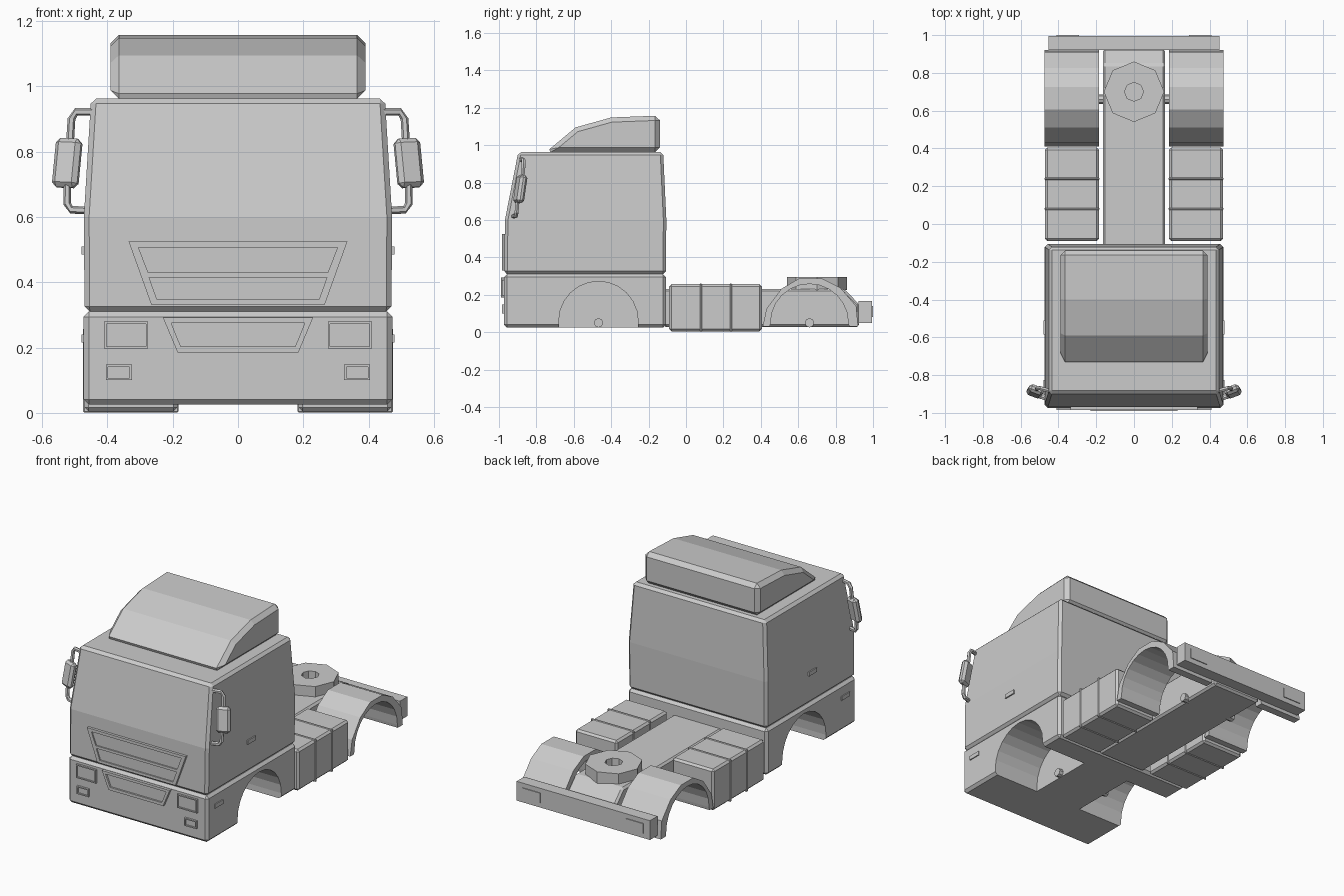
import bpy, bmesh, math
from mathutils import Matrix, Vector

if "Cube" in bpy.data.objects:
    bpy.data.objects.remove(bpy.data.objects["Cube"])

grey = bpy.data.materials.new("plain_grey")
grey.use_nodes = True
colour = (0.6, 0.6, 0.6, 1)
grey.diffuse_color = colour
grey.node_tree.nodes["Principled BSDF"].inputs["Base Color"].default_value = colour


def bake(obj):
    """Apply all modifiers of an object."""
    graph = bpy.context.evaluated_depsgraph_get()
    mesh = bpy.data.meshes.new_from_object(obj.evaluated_get(graph))
    obj.modifiers.clear()
    obj.data = mesh


def finish(name, bm, bevel=0, mirror=False):
    bmesh.ops.recalc_face_normals(bm, faces=bm.faces)
    mesh = bpy.data.meshes.new(name)
    bm.to_mesh(mesh)
    bm.free()
    mesh.materials.append(grey)
    obj = bpy.data.objects.new(name, mesh)
    bpy.context.collection.objects.link(obj)
    if bevel:
        mod = obj.modifiers.new("bevel", 'BEVEL')
        mod.width, mod.segments = bevel, 1
        mod.limit_method, mod.angle_limit = 'ANGLE', math.radians(40)
    if mirror:
        mod = obj.modifiers.new("mirror", 'MIRROR')
        mod.use_mirror_merge = False
    bake(obj)
    return obj


def loft(name, rings, **kw):
    """Skin closed rings of points and cap the ends."""
    bm = bmesh.new()
    loops = [[bm.verts.new(p) for p in ring] for ring in rings]
    n = len(loops[0])
    for a, b in zip(loops, loops[1:]):
        for i in range(n):
            j = (i + 1) % n
            bm.faces.new((a[i], a[j], b[j], b[i]))
    bm.faces.new(loops[0])
    bm.faces.new(loops[-1])
    return finish(name, bm, **kw)


def prism(name, pts, axis, a, b, **kw):
    """Extrude a flat outline along an axis."""
    place = {'x': lambda p, d: (d, p[0], p[1]),
             'y': lambda p, d: (p[0], d, p[1]),
             'z': lambda p, d: (p[0], p[1], d)}[axis]
    return loft(name, [[place(p, d) for p in pts] for d in (a, b)], **kw)


def rect(x0, x1, z0, z1):
    return [(x0, z0), (x1, z0), (x1, z1), (x0, z1)]


def box(name, xs, ys, zs, **kw):
    return prism(name, rect(*xs, *zs), 'y', *ys, **kw)


def trapezoid(top, bottom, z1, z0):
    return [(-bottom, z0), (bottom, z0), (top, z1), (-top, z1)]


def arc(cy, cz, r, n, start=0.0):
    return [(cy + r * math.cos(start + math.pi * i / n),
             cz + r * math.sin(start + math.pi * i / n)) for i in range(n + 1)]


def circle(cx, cy, r, n, turn=0.0):
    return arc(cx, cy, r, n // 2, turn)[:-1] + arc(cx, cy, r, n // 2, turn + math.pi)[:-1]


def cut(obj, cutter):
    mod = obj.modifiers.new("cut", 'BOOLEAN')
    mod.operation, mod.solver, mod.object = 'DIFFERENCE', 'EXACT', cutter
    bake(obj)
    bpy.data.objects.remove(cutter)


def tube(name, path, r):
    """Square-section pipe along a path, on both sides."""
    rings = []
    path = [Vector(p) for p in path]
    for i, p in enumerate(path):
        t = (path[min(i + 1, len(path) - 1)] - path[max(i - 1, 0)]).normalized()
        u = t.cross(Vector((0, 1, 0))).normalized()
        v = t.cross(u)
        rings.append([p + r * (u * math.cos(k * math.pi / 3) + v * math.sin(k * math.pi / 3))
                      for k in range(6)])
    loft(name, rings, mirror=True)


# Lower cab with wheel arches
lower = box("lower_cab", (-0.473, 0.473), (-0.973, -0.107), (0.025, 0.31), bevel=0.016)
for side in (-1, 1):
    arch = arc(-0.468, 0.06, 0.212, 12) + [(-0.68, -0.1), (-0.256, -0.1)]
    cut(lower, prism("arch_cutter", arch, 'x', side * 0.16, side * 0.6))

# Upper cab, tapering from mid height
rings = [[(-w, f, z), (w, f, z), (w, b, z), (-w, b, z)] for z, w, f, b in (
    (0.31, 0.47, -0.972, -0.108), (0.6, 0.472, -0.968, -0.105), (0.963, 0.45, -0.897, -0.122))]
loft("upper_cab", rings, bevel=0.016)

# Roof fairing
fairing = [(-0.75, 0.962), (-0.59, 1.095), (-0.4, 1.148), (-0.14, 1.158), (-0.14, 0.962)]
prism("roof_fairing", fairing, 'x', -0.39, 0.39, bevel=0.025)

# Front grilles with recessed openings
upper = prism("upper_grille", trapezoid(0.335, 0.265, 0.525, 0.33), 'y', -0.985, -0.96)
cut(upper, prism("cutter", trapezoid(0.305, 0.275, 0.507, 0.43), 'y', -1.1, -0.977))
cut(upper, prism("cutter", trapezoid(0.272, 0.248, 0.414, 0.347), 'y', -1.1, -0.977))
low = prism("lower_grille", trapezoid(0.23, 0.185, 0.292, 0.185), 'y', -0.99, -0.96)
cut(low, prism("cutter", trapezoid(0.205, 0.175, 0.276, 0.203), 'y', -1.1, -0.979))

# Lamps: raised frames with sunken lenses
for name, x0, x1, z0, z1 in (("headlight", 0.275, 0.41, 0.197, 0.28),
                             ("fog_light", 0.325, 0.405, 0.1, 0.148)):
    for side in (-1, 1):
        lamp = box(name, (side * x0, side * x1), (-0.985, -0.96), (z0, z1))
        e = 0.007
        cut(lamp, box("cutter", (side * (x0 + e), side * (x1 - e)),
                      (-1.1, -0.978), (z0 + e, z1 - e)))

# Side marker lamps
box("upper_marker", (0.46, 0.479), (-0.585, -0.51), (0.485, 0.51), mirror=True)
box("lower_marker", (0.46, 0.479), (-0.905, -0.825), (0.215, 0.24), mirror=True)

# Door mirrors and their arms
bm = bmesh.new()
bmesh.ops.create_cube(bm, size=1, matrix=Matrix.Translation((0.523, -0.886, 0.765))
                      @ Matrix.Rotation(0.35, 4, 'Z') @ Matrix.Rotation(-0.17, 4, 'X')
                      @ Matrix.Rotation(-0.04, 4, 'Y')
                      @ Matrix.Diagonal((0.082, 0.042, 0.152, 1)))
finish("door_mirror", bm, bevel=0.014, mirror=True)
tube("mirror_upper_arm", [(0.44, -0.885, 0.922), (0.495, -0.87, 0.922),
                          (0.51, -0.868, 0.9), (0.515, -0.875, 0.82)], 0.012)
tube("mirror_lower_arm", [(0.46, -0.925, 0.62), (0.51, -0.91, 0.622),
                          (0.523, -0.906, 0.64), (0.523, -0.9, 0.71)], 0.012)

# Chassis beam sloping down to the rear bumper
beam = [(-0.12, 0.028), (-0.12, 0.232), (0.845, 0.232), (0.925, 0.15), (0.925, 0.028)]
prism("chassis", beam, 'x', -0.165, 0.165, bevel=0.012)

# Coupling plate with a centre hole
plate = prism("coupling_plate", circle(0, 0.7, 0.16, 8, math.pi / 8 * 0), 'z', 0.225, 0.295)
cut(plate, prism("cutter", circle(0, 0.7, 0.05, 8), 'z', 0.24, 0.4))

# Side tanks with straps
box("side_tank", (0.186, 0.47), (-0.09, 0.405), (0.005, 0.257), bevel=0.012, mirror=True)
for y in (0.08, 0.24):
    box("tank_strap", (0.182, 0.474), (y - 0.006, y + 0.006), (0.001, 0.261),
        bevel=0.004, mirror=True)

# Rear wheel fenders
outer = [(0.41, 0.03), (0.43, 0.125), (0.51, 0.232), (0.605, 0.288), (0.725, 0.288),
         (0.825, 0.238), (0.91, 0.14), (0.92, 0.03)]
inner = [(0.872, 0.03)] + arc(0.66, 0.05, 0.208, 12) + [(0.448, 0.03)]
prism("rear_fender", outer + inner, 'x', 0.186, 0.473, mirror=True)

# Axle stubs
for name, y in (("front_axle_stub", -0.468), ("rear_axle_stub", 0.66)):
    prism(name, circle(y, 0.05, 0.025, 8), 'x', 0.14, 0.186, mirror=True)

# Rear bumper and tail lamps
box("rear_bumper", (-0.452, 0.452), (0.922, 0.995), (0.05, 0.168))
box("tail_light", (0.29, 0.41), (0.99, 1.0), (0.08, 0.14), mirror=True)
